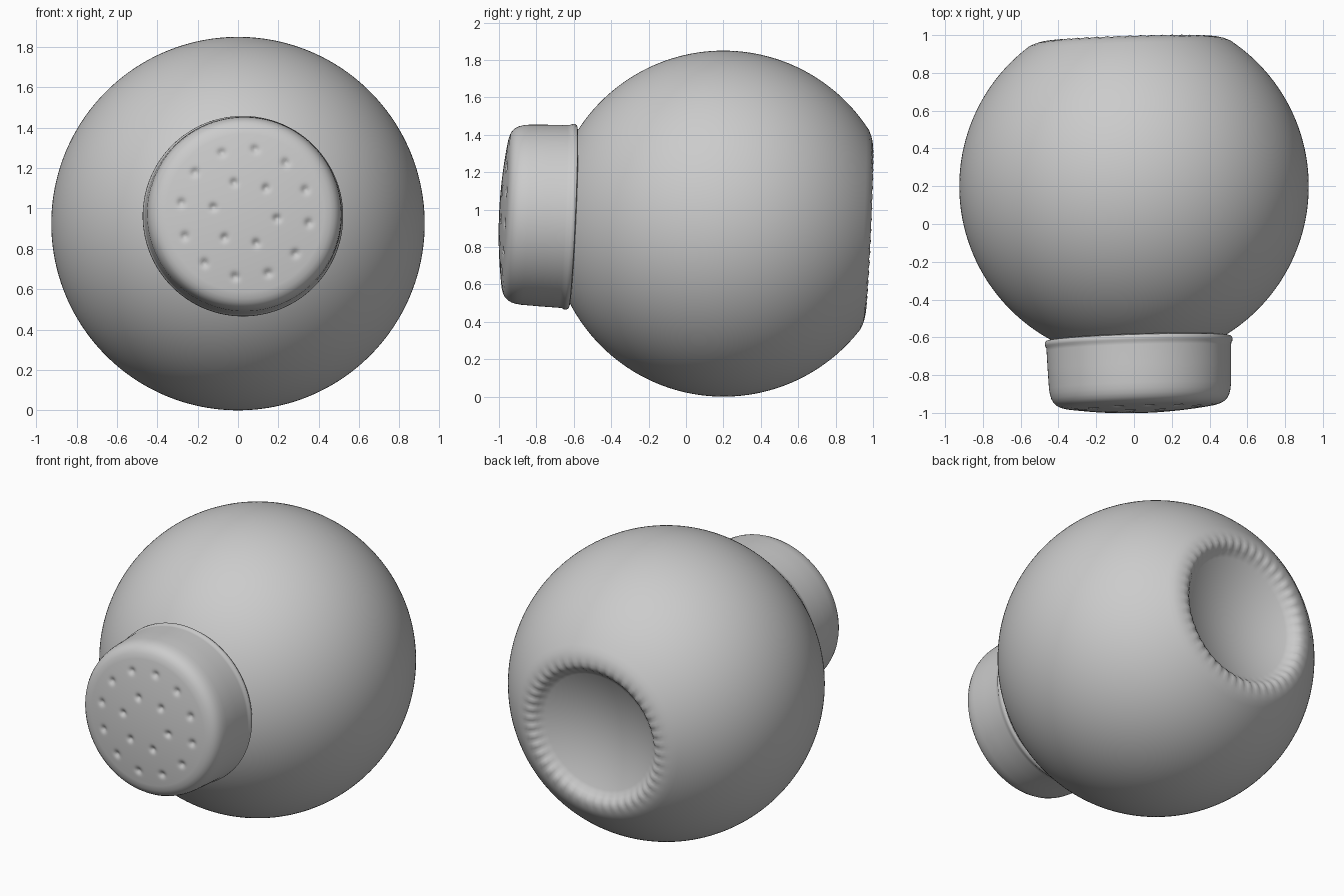
import bpy, bmesh
from math import sin, cos, pi, sqrt, radians, exp
from mathutils import Vector

if "Cube" in bpy.data.objects:
    bpy.data.objects.remove(bpy.data.objects["Cube"])

R = 0.925                                   # globe radius
CENTRE = Vector((0, 0.2, R))
AXIS = Vector((-0.03, 1, -0.045)).normalized()   # lid-to-base axis, slightly tilted
UP = (Vector((0, 0, 1)) - AXIS * AXIS.z).normalized()
SIDE = UP.cross(AXIS)
if SIDE.x < 0:
    SIDE = -SIDE
SEG = 192


def lathe(name, profile, shift=None):
    """Spin (radius, distance) points round AXIS; shift(r, t, angle) adds relief."""
    bm = bmesh.new()
    rings = []
    for r, t in profile:
        if r == 0:
            rings.append([bm.verts.new(CENTRE + AXIS * t)])
            continue
        ring = []
        for i in range(SEG):
            a = 2 * pi * i / SEG
            d = t + (shift(r, t, a) if shift else 0)
            ring.append(bm.verts.new(CENTRE + AXIS * d + (SIDE * cos(a) + UP * sin(a)) * r))
        rings.append(ring)
    for p, q in zip(rings, rings[1:]):
        for i in range(SEG):
            j = (i + 1) % SEG
            if len(p) == 1:
                bm.faces.new((p[0], q[j], q[i]))
            elif len(q) == 1:
                bm.faces.new((p[i], p[j], q[0]))
            else:
                bm.faces.new((p[i], p[j], q[j], q[i]))
    bmesh.ops.recalc_face_normals(bm, faces=bm.faces)
    # open shells: make the normals point outwards
    bm.faces.ensure_lookup_table()
    f = max(bm.faces, key=lambda f: (f.calc_center_median() - CENTRE).length)
    if f.normal.dot(f.calc_center_median() - CENTRE) < 0:
        bmesh.ops.reverse_faces(bm, faces=bm.faces)
    me = bpy.data.meshes.new(name)
    bm.to_mesh(me)
    bm.free()
    ob = bpy.data.objects.new(name, me)
    bpy.context.collection.objects.link(ob)
    bpy.context.view_layer.objects.active = ob
    ob.select_set(True)
    bpy.ops.object.shade_smooth_by_angle(angle=radians(40))
    ob.select_set(False)
    return ob


# Globe body with a rounded foot rim and a hollow base
t0, t1 = -sqrt(R * R - 0.43 ** 2), 0.735
body = []
for i in range(97):
    t = t0 + (t1 - t0) * i / 96
    body.append((sqrt(R * R - t * t), t))
body += [(0.535, 0.755), (0.505, 0.768), (0.475, 0.775), (0.45, 0.775),
         (0.43, 0.768), (0.41, 0.752), (0.39, 0.73)]
for i in range(1, 21):
    r = 0.39 * (1 - i / 20)
    body.append((r if i < 20 else 0, 0.64 + 0.09 * (r / 0.39) ** 2))


def knurl(r, t, a):
    if t < 0.7:
        return 0
    return 0.005 * cos(48 * a) * exp(-((r - 0.44) / 0.03) ** 2)


lathe("globe_body", body, knurl)

# Shaker lid: crowned face with two rings of dimples, rounded edge, rear lip
holes = [(0.32 * cos(radians(81 + 30 * k)), 0.32 * sin(radians(81 + 30 * k))) for k in range(12)]
holes += [(0.16 * cos(radians(50 + 60 * k)), 0.16 * sin(radians(50 + 60 * k))) for k in range(6)]


def dimples(r, t, a):
    if r > 0.4 or t > -1.1:
        return 0
    x, z = r * cos(a), r * sin(a)
    return sum(0.016 * exp(-((x - u) ** 2 + (z - v) ** 2) / 0.018 ** 2) for u, v in holes)


lid = [(i * 0.4 / 48, -1.2 + 0.2 * (i * 0.4 / 48) ** 2) for i in range(49)]
lid += [(0.425, -1.161), (0.445, -1.15), (0.46, -1.135), (0.471, -1.115), (0.478, -1.09),
        (0.482, -1.06), (0.486, -0.96), (0.489, -0.86), (0.49, -0.842), (0.496, -0.834),
        (0.497, -0.818), (0.49, -0.807), (0.475, -0.803), (0.45, -0.806), (0.43, t0)]
lathe("shaker_lid", lid, dimples)
